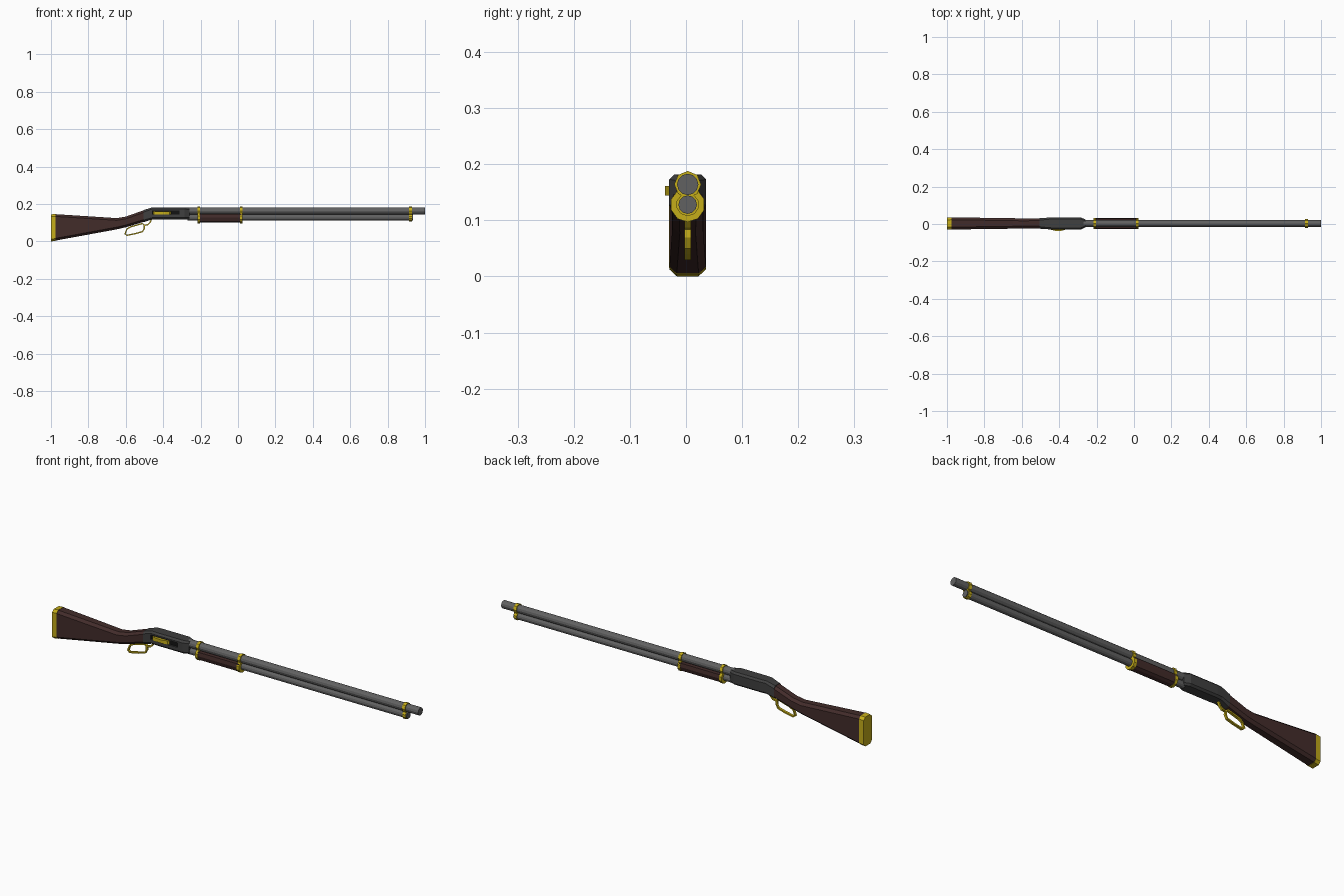
import bpy, bmesh, math
from mathutils import Vector

if "Cube" in bpy.data.objects:
    bpy.data.objects.remove(bpy.data.objects["Cube"])

YC = 0.003  # centre plane of the rifle


def material(name, rgb):
    m = bpy.data.materials.new(name)
    m.diffuse_color = (*rgb, 1)
    m.use_nodes = True
    m.node_tree.nodes["Principled BSDF"].inputs["Base Color"].default_value = m.diffuse_color
    return m


WOOD = material("dark_wood", (0.055, 0.025, 0.023))
GOLD = material("brass", (0.56, 0.42, 0.01))
STEEL = material("barrel_steel", (0.12, 0.12, 0.12))
DARK = material("receiver_steel", (0.05, 0.05, 0.05))
BLACK = material("black", (0.006, 0.006, 0.006))


def loft(name, rings, mat, closed=False):
    """Skin a row of equal-length rings; cap the ends or join them."""
    bm = bmesh.new()
    vs = [[bm.verts.new(p) for p in r] for r in rings]
    n = len(vs[0])
    pairs = list(zip(vs, vs[1:])) + ([(vs[-1], vs[0])] if closed else [])
    for a, b in pairs:
        for i in range(n):
            j = (i + 1) % n
            bm.faces.new((a[i], a[j], b[j], b[i]))
    if not closed:
        bm.faces.new(vs[0])
        bm.faces.new(vs[-1])
    bmesh.ops.recalc_face_normals(bm, faces=bm.faces)
    me = bpy.data.meshes.new(name)
    bm.to_mesh(me)
    bm.free()
    me.materials.append(mat)
    ob = bpy.data.objects.new(name, me)
    bpy.context.collection.objects.link(ob)
    return ob


def slab(x, z0, z1, w, cy, cz):
    """Chamfered rectangular section at x."""
    half = [(w - cy, z0), (w, z0 + cz), (w, z1 - cz), (w - cy, z1)]
    pts = half + [(-y, z) for y, z in reversed(half)]
    return [(x, YC + y, z) for y, z in pts]


def rod(name, x0, x1, z, r, sides, mat):
    def ring(x):
        return [(x, YC + r * math.sin(2 * math.pi * i / sides),
                 z + r * math.cos(2 * math.pi * i / sides)) for i in range(sides)]
    return loft(name, [ring(x0), ring(x1)], mat)


def box(name, x0, x1, y0, y1, z0, z1, mat):
    return loft(name, [[(x, y0, z0), (x, y1, z0), (x, y1, z1), (x, y0, z1)]
                       for x in (x0, x1)], mat)


def ribbon(name, path, thick, width, mat, closed):
    """Flat strap following an x-z path."""
    pts = [Vector(p) for p in path]
    n, rings = len(pts), []
    for i, p in enumerate(pts):
        a = pts[i - 1] if closed or i else p
        b = pts[(i + 1) % n] if closed or i < n - 1 else p
        d = (b - a).normalized()
        o = Vector((-d.y, d.x)) * thick / 2
        rings.append([(p.x + s * o.x, YC + t * width / 2, p.y + s * o.y)
                      for s, t in ((1, 1), (1, -1), (-1, -1), (-1, 1))])
    return loft(name, rings, mat, closed)


# Butt plate and stock
loft("butt_plate", [slab(-1.0, 0.0, 0.145, 0.032, 0.013, 0.012),
                    slab(-0.975, 0.004, 0.147, 0.033, 0.013, 0.012)], GOLD)
loft("stock", [slab(-0.975, 0.005, 0.146, 0.0325, 0.013, 0.012),
               slab(-0.648, 0.065, 0.125, 0.028, 0.013, 0.012),
               slab(-0.60, 0.076, 0.133, 0.027, 0.013, 0.012),
               slab(-0.495, 0.108, 0.170, 0.027, 0.012, 0.012)], WOOD)

# Receiver with a side port
receiver = loft("receiver", [slab(-0.505, 0.103, 0.168, 0.028, 0.011, 0.011),
                             slab(-0.46, 0.118, 0.182, 0.031, 0.009, 0.009),
                             slab(-0.43, 0.118, 0.182, 0.033, 0.009, 0.009),
                             slab(-0.285, 0.118, 0.182, 0.033, 0.009, 0.009),
                             slab(-0.258, 0.119, 0.180, 0.020, 0.007, 0.009)], DARK)
cutter = box("port_cutter", -0.46, -0.312, -0.06, YC - 0.024, 0.143, 0.166, BLACK)
cutter.hide_render = True
cutter.hide_set(True)
cut = receiver.modifiers.new("port", "BOOLEAN")
cut.object = cutter
cut.solver = 'EXACT'
box("port_back", -0.459, -0.313, YC - 0.026, YC - 0.022, 0.1435, 0.1655, BLACK)

# Loading gate bulging out of the port
gate = [(-0.456, -0.020), (-0.45, -0.029), (-0.425, -0.036), (-0.39, -0.037),
        (-0.365, -0.030), (-0.357, -0.020)]
loft("loading_gate", [[(x, y, z) for x, y in gate] for z in (0.144, 0.161)], GOLD)

# Lever loop and arm
ribbon("lever_loop", [(-0.604, 0.040), (-0.594, 0.067), (-0.572, 0.079), (-0.512, 0.096),
                      (-0.502, 0.088), (-0.501, 0.070), (-0.510, 0.053), (-0.545, 0.043),
                      (-0.594, 0.033)], 0.007, 0.012, GOLD, True)
ribbon("lever_arm", [(-0.503, 0.086), (-0.482, 0.090), (-0.470, 0.102), (-0.462, 0.122)],
       0.007, 0.012, GOLD, False)

# Barrel and magazine tube
rod("barrel", -0.27, 1.0, 0.164, 0.019, 12, STEEL)
rod("magazine_tube", -0.27, 0.935, 0.128, 0.0165, 12, STEEL)

# Fore-end, cradling the tube
fore = [(0.026, 0.146), (0.029, 0.128), (0.022, 0.108), (0.010, 0.101)]
fore += [(-y, z) for y, z in reversed(fore)]
loft("fore_end", [[(x, YC + y, z) for y, z in fore] for x in (-0.205, 0.02)], WOOD)

# Barrel bands: an upper and a lower ring each
for name, x0, x1, low in (("rear_band", -0.217, -0.203, 0.031),
                          ("middle_band", 0.010, 0.025, 0.031),
                          ("muzzle_band", 0.914, 0.930, 0.0205)):
    rod(name + "_upper", x0, x1, 0.164, 0.024, 8, GOLD)
    rod(name + "_lower", x0, x1, 0.128, low, 10, GOLD)
